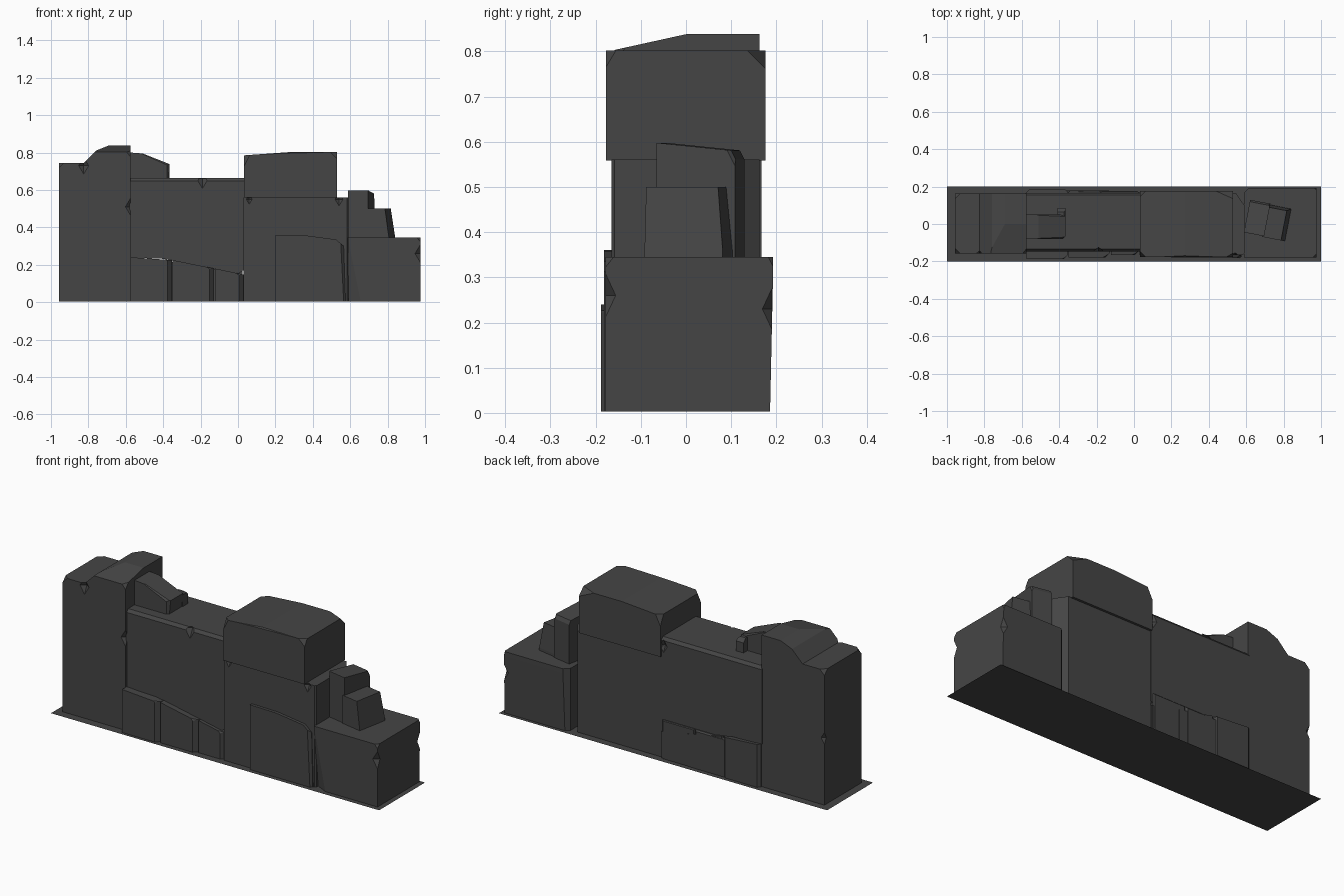
import bpy, bmesh
from mathutils import Vector, Matrix
from math import radians

dark = bpy.data.materials.new("dark_stone")
dark.diffuse_color = (0.06, 0.06, 0.06, 1)


def finish(name, bm):
    bmesh.ops.recalc_face_normals(bm, faces=bm.faces)
    me = bpy.data.meshes.new(name)
    bm.to_mesh(me)
    bm.free()
    me.materials.append(dark)
    ob = bpy.data.objects.new(name, me)
    bpy.context.collection.objects.link(ob)
    return ob


def nick(ob, spots):
    # chip small octahedral nicks out of the edges
    for x, y, z, s in spots:
        bm = bmesh.new()
        bmesh.ops.create_uvsphere(bm, u_segments=4, v_segments=2, radius=s)
        bmesh.ops.scale(bm, vec=(0.9, 0.7, 1.5), verts=bm.verts)
        bmesh.ops.translate(bm, vec=(x, y, z), verts=bm.verts)
        cutter = finish("nick_cutter", bm)
        cutter.hide_render = True
        mod = ob.modifiers.new("nick", 'BOOLEAN')
        mod.object, mod.operation, mod.solver = cutter, 'DIFFERENCE', 'EXACT'
        dg = bpy.context.evaluated_depsgraph_get()
        me = bpy.data.meshes.new_from_object(ob.evaluated_get(dg))
        ob.modifiers.clear()
        ob.data = me
        bpy.data.objects.remove(cutter)


def stone(name, profile, y0, y1, cuts=(), nicks=(), turn=None):
    # xz profile extruded along y, then trimmed by (point, outward normal) planes
    bm = bmesh.new()
    f = bm.faces.new([bm.verts.new((x, y0, z)) for x, z in profile])
    ext = bmesh.ops.extrude_face_region(bm, geom=[f], use_keep_orig=True)
    vs = [v for v in ext["geom"] if isinstance(v, bmesh.types.BMVert)]
    bmesh.ops.translate(bm, vec=(0, y1 - y0, 0), verts=vs)
    bmesh.ops.recalc_face_normals(bm, faces=bm.faces)
    for p, n in cuts:
        geom = bm.verts[:] + bm.edges[:] + bm.faces[:]
        bmesh.ops.bisect_plane(bm, geom=geom, plane_co=Vector(p), plane_no=Vector(n).normalized(),
                               clear_outer=True, dist=1e-5)
        bmesh.ops.holes_fill(bm, edges=[e for e in bm.edges if e.is_boundary], sides=0)
    if turn:
        angle, (cx, cy) = turn
        bm.transform(Matrix.Translation((cx, cy, 0)) @ Matrix.Rotation(radians(angle), 4, 'Z'))
    ob = finish(name, bm)
    nick(ob, nicks)
    return ob


def box(x0, x1, z0, z1):
    return [(x0, z0), (x1, z0), (x1, z1), (x0, z1)]


B = 0.003  # stones sit just above the base sheet

# thin base sheet
bm = bmesh.new()
bmesh.ops.create_grid(bm, x_segments=1, y_segments=1, size=1)
bmesh.ops.scale(bm, vec=(1, 0.2, 1), verts=bm.verts)
finish("base_sheet", bm)

# tall left pillar with humped top
stone("left_pillar",
      [(-0.958, B), (-0.575, B), (-0.575, 0.838), (-0.69, 0.838), (-0.76, 0.81),
       (-0.825, 0.745), (-0.958, 0.745)], -0.158, 0.163,
      [((-0.6, 0.0, 0.838), (0, -0.22, 1)),
       ((-0.958, -0.14, 0.735), (-1, -1, 1)),
       ((-0.958, 0.145, 0.735), (-1, 1, 1)),
       ((-0.575, -0.14, 0.80), (1, -1, 0.8))],
      [(-0.825, -0.165, 0.73, 0.04), (-0.575, -0.158, 0.51, 0.03), (-0.958, 0.165, 0.37, 0.025)])

# long middle block with slanting underside
stone("middle_block",
      [(-0.58, 0.238), (-0.40, 0.232), (0.0, 0.15), (0.035, 0.175), (0.035, 0.665), (-0.58, 0.665)],
      -0.147, 0.167,
      [((0, -0.134, 0.665), (0, -1, 0.8)),
       ((0, 0.154, 0.665), (0, 1, 0.8))],
      [(-0.19, -0.147, 0.66, 0.035), (0.02, 0.167, 0.62, 0.025)])

# three footing stones below the middle block
for i, (x0, x1, zl, zr, yf) in enumerate([(-0.575, -0.352, 0.24, 0.225, -0.188),
                                          (-0.349, -0.127, 0.225, 0.18, -0.178),
                                          (-0.124, 0.03, 0.18, 0.148, -0.165)]):
    stone(f"footing_stone_{i + 1}", [(x0, B), (x1, B), (x1, zr), (x0, zl)], yf, 0.184 - 0.006 * i,
          [((x1 - 0.025, yf, 0.1), (1, -1, 0)),
           ((x1 - 0.01, 0.18, 0.1), (1, 1, 0)),
           ((x0 + 0.01, 0.18, 0.1), (-1, 1, 0)),
           ((x1 - 0.03, yf, zr), (0.7, -1, 0.8))])

# matching stones along the back of the footing
for i, x0 in enumerate((-0.575, -0.375, -0.175)):
    x1 = x0 + 0.198
    stone(f"back_footing_{i + 1}", box(x0, x1, B, 0.215), 0.1, 0.182 - 0.003 * i,
          [((x0 + 0.012, 0.182, 0.2), (-1, 1, 0)),
           ((x1 - 0.012, 0.182, 0.2), (1, 1, 0)),
           ((x0, 0.172, 0.215), (0, 1, 1))])

# sloping cap stone and pebble on the middle block
stone("cap_stone", [(-0.575, 0.655), (-0.37, 0.655), (-0.365, 0.738), (-0.51, 0.795), (-0.575, 0.80)],
      -0.08, 0.05,
      [((-0.365, -0.07, 0.738), (0.4, -1, 0.9)),
       ((-0.365, 0.04, 0.738), (0.4, 1, 0.9)),
       ((-0.365, -0.065, 0.7), (1, -1, 0))])
stone("cap_pebble", box(-0.41, -0.365, 0.655, 0.74), 0.04, 0.085,
      [((-0.39, 0.085, 0.72), (0, 1, 1)), ((-0.365, 0.06, 0.73), (1, 0, 1))])

# right tower, lower half
stone("tower_lower", box(0.03, 0.59, B, 0.561), -0.165, 0.163,
      [((0.59, 0.10, 0.3), (0.065, 0.045, 0)),
       ((0.59, -0.158, 0.5), (1, -1, 0))],
      [(0.06, -0.168, 0.55, 0.022), (0.54, -0.168, 0.55, 0.028)])

# right tower, overhanging upper block
stone("tower_upper",
      [(0.033, 0.559), (0.53, 0.559), (0.53, 0.802), (0.27, 0.802), (0.033, 0.785)], -0.177, 0.176,
      [((0.53, 0.135, 0.802), (0.45, 1, 1)),
       ((0.53, -0.155, 0.802), (0.6, -1, 0.6)),
       ((0.27, -0.172, 0.80), (-0.03, -0.8, 1)),
       ((0.033, -0.15, 0.78), (-1, -1, 0.5)),
       ((0.033, 0.15, 0.78), (-1, 1, 0.5))])

# slab leaning on the tower front
stone("front_slab", [(0.2, B), (0.575, B), (0.565, 0.30), (0.525, 0.335), (0.36, 0.357), (0.2, 0.36)],
      -0.181, -0.14,
      [((0.555, -0.181, 0.2), (1, -1, 0.05))])

# low end block on the right
stone("end_block", box(0.587, 0.975, B, 0.345), -0.178, 0.193,
      [((0.6, 0.186, B), (0, 1, -0.022)),
       ((0.975, -0.160, 0.345), (1, -1, 0.8)),
       ((0.975, 0.182, 0.345), (1, 1, 0.5)),
       ((0.587, -0.158, 0.15), (-0.5, -1, -0.1)),
       ((0.587, 0.165, 0.3), (-1, 1, 0))],
      [(0.975, -0.178, 0.26, 0.032), (0.975, 0.19, 0.23, 0.03)])

# twisted rubble stones on the end block
turn = (-11, (0.712, 0.02))
stone("rubble_tall", box(-0.11, 0.0, 0.34, 0.597), -0.087, 0.09,
      [((-0.05, -0.08, 0.597), (0, 0.1, 1)),
       ((0.0, 0.078, 0.57), (1, 1, 0.5)),
       ((-0.03, 0.082, 0.577), (0, 1, 0.5))], turn=turn)
stone("rubble_low", [(-0.01, 0.34), (0.115, 0.34), (0.093, 0.50), (-0.01, 0.50)], -0.092, 0.084,
      [((0.05, 0.07, 0.50), (0, 1, 0.1))], turn=turn)
